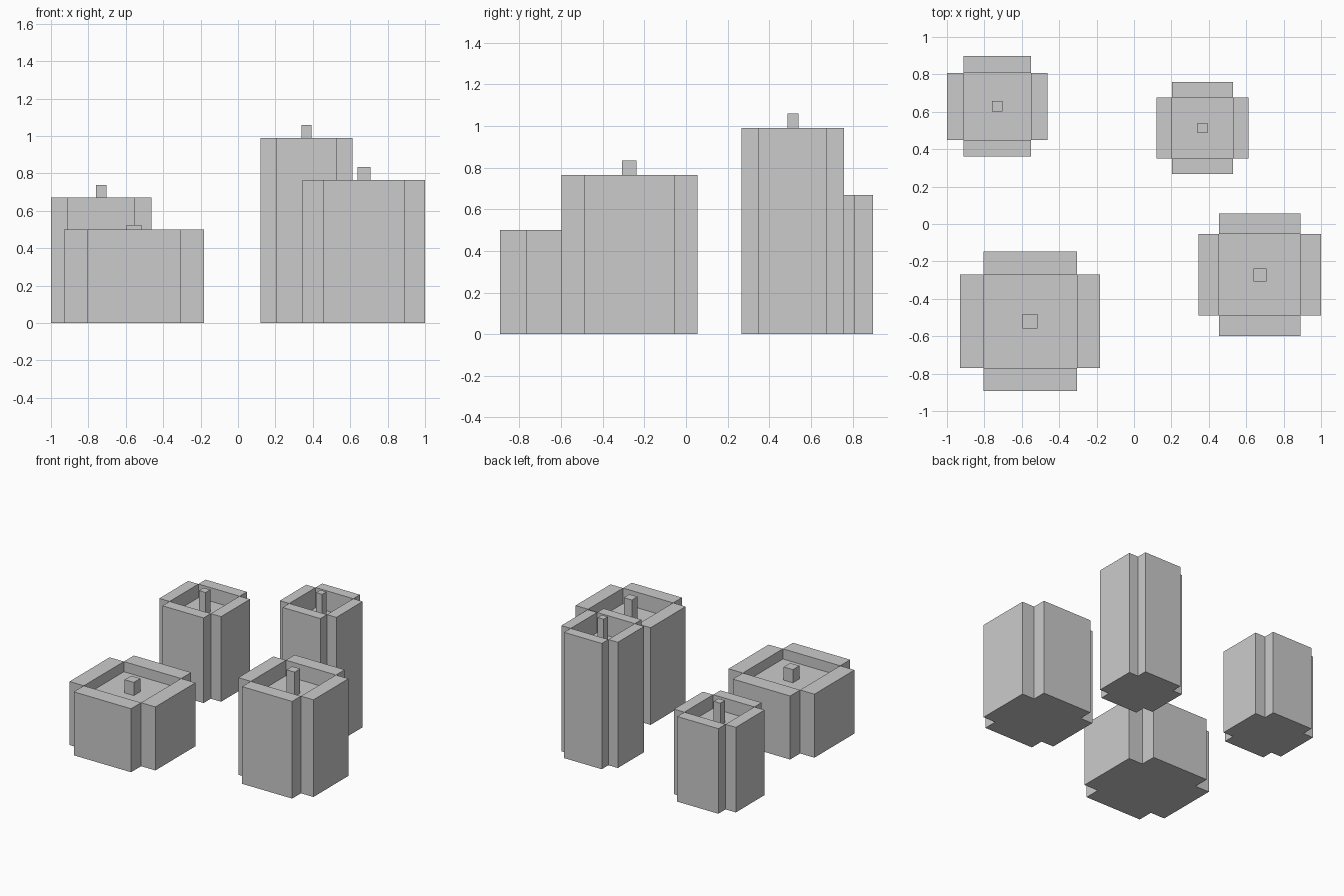
import bpy

if "Cube" in bpy.data.objects:
    bpy.data.objects.remove(bpy.data.objects["Cube"])


def box(name, x0, x1, y0, y1, z0, z1):
    """Axis-aligned box from its limits."""
    verts = [(x, y, z) for z in (z0, z1)
             for x, y in ((x0, y0), (x1, y0), (x1, y1), (x0, y1))]
    faces = [(3, 2, 1, 0), (4, 5, 6, 7)]
    faces += [(i, (i + 1) % 4, (i + 1) % 4 + 4, i + 4) for i in range(4)]
    mesh = bpy.data.meshes.new(name)
    mesh.from_pydata(verts, [], faces)
    obj = bpy.data.objects.new(name, mesh)
    bpy.context.collection.objects.link(obj)
    return obj


def tower(name, cx, cy, half, height, post_top):
    core = half * 2 / 3          # half width of the square core
    floor = height * 0.84        # recessed roof level
    post = half * 0.107

    # Square core with the recessed roof
    box(name + "_core", cx - core, cx + core, cy - core, cy + core, 0, floor)

    # Four outer slabs rising past the roof as parapets
    for side, s in (("left", -1), ("right", 1)):
        a, b = sorted((cx + s * core, cx + s * half))
        box(f"{name}_{side}_slab", a, b, cy - core, cy + core, 0, height)
    for side, s in (("front", -1), ("back", 1)):
        a, b = sorted((cy + s * core, cy + s * half))
        box(f"{name}_{side}_slab", cx - core, cx + core, a, b, 0, height)

    # Central roof post
    box(name + "_roof_post", cx - post, cx + post, cy - post, cy + post,
        floor, post_top)


# Four towers of differing width and height
tower("wide_tower", -0.555, -0.52, 0.374, 0.50, 0.524)
tower("medium_tower", 0.673, -0.272, 0.327, 0.765, 0.835)
tower("tall_tower", 0.366, 0.513, 0.246, 0.99, 1.06)
tower("short_tower", -0.731, 0.629, 0.269, 0.67, 0.738)
